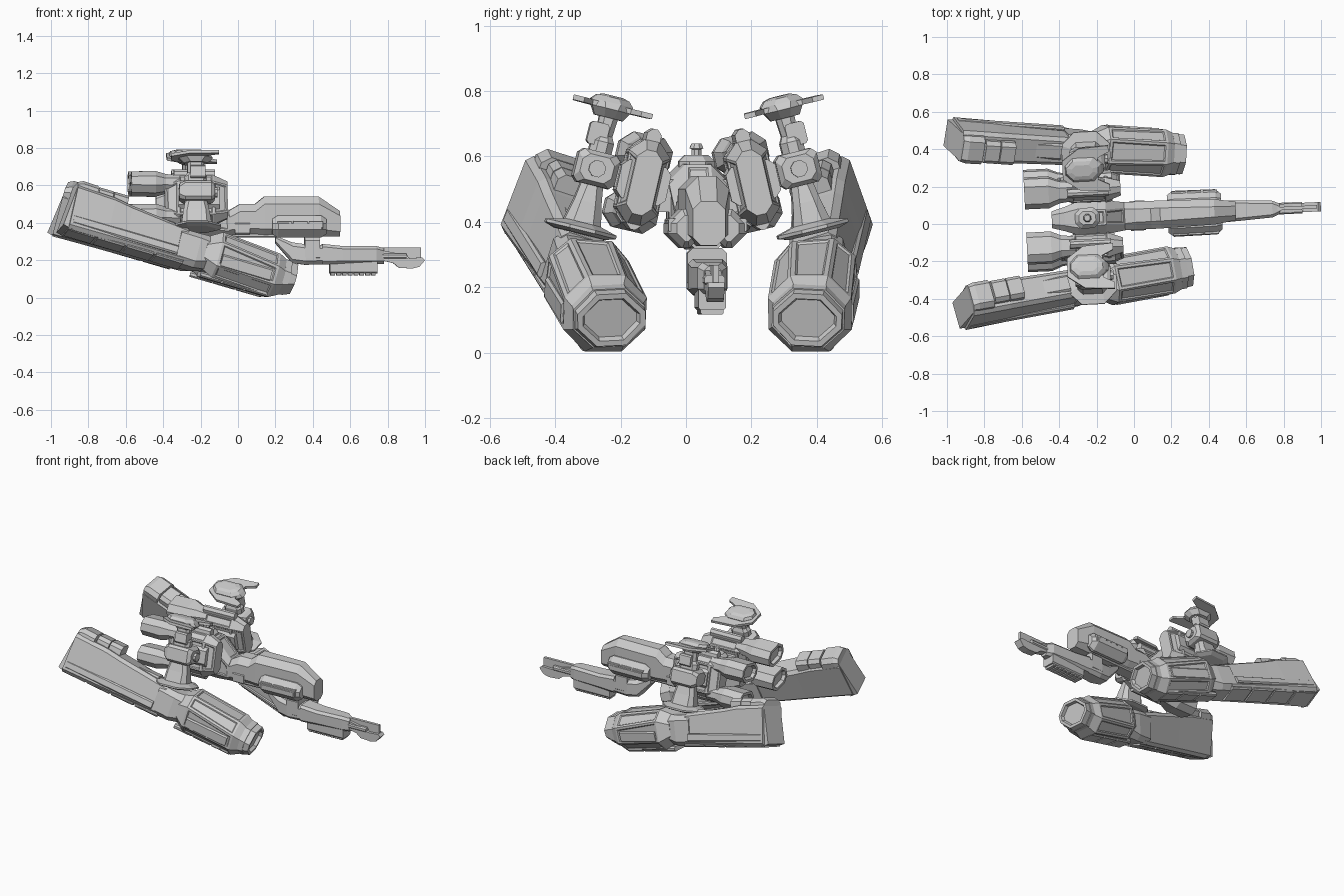
import bpy, bmesh
from math import radians
from mathutils import Matrix, Vector

T = lambda x, y, z: Matrix.Translation((x, y, z))
R = lambda a, axis: Matrix.Rotation(radians(a), 4, axis)

# whole ship is yawed slightly about z
SHIP = T(0, 0.044, 0) @ R(2.8, 'Z')
PODS = T(0, 0.056, 0) @ R(3.3, 'Z')
UP = R(-90, 'Y')            # turns a loft along x into a loft along z
FLAT = R(90, 'X')           # lays a plate profile down flat


def finish(name, bm, M):
    bmesh.ops.transform(bm, matrix=M, verts=bm.verts)
    bmesh.ops.recalc_face_normals(bm, faces=bm.faces)
    me = bpy.data.meshes.new(name)
    bm.to_mesh(me)
    bm.free()
    ob = bpy.data.objects.new(name, me)
    bpy.context.collection.objects.link(ob)
    return ob


def octagon(w, h, c, cy=0, cz=0, roll=0):
    a, b = w / 2, h / 2
    p = [(a, c - b), (a, b - c), (a - c, b), (c - a, b), (-a, b - c), (-a, c - b), (c - a, -b), (a - c, -b)]
    m = R(roll, 'X')
    return [(cy + (m @ Vector((0, y, z))).y, cz + (m @ Vector((0, y, z))).z) for y, z in p]


def loft(name, stations, M, recess=(), panel=None):
    """stations: (x, w, h, chamfer, cy, cz, roll); recess: which end caps to hollow; panel: (min area, inset, depth)"""
    bm = bmesh.new()
    rings = []
    for s in stations:
        rings.append([bm.verts.new((s[0], y, z)) for y, z in octagon(*s[1:])])
    for r0, r1 in zip(rings, rings[1:]):
        for i in range(8):
            j = (i + 1) % 8
            bm.faces.new((r0[i], r0[j], r1[j], r1[i]))
    caps = [bm.faces.new(rings[0]), bm.faces.new(rings[-1])]
    bmesh.ops.recalc_face_normals(bm, faces=bm.faces)
    if panel:
        big = [f for f in bm.faces if f not in caps and f.calc_area() > panel[0]]
        bmesh.ops.inset_individual(bm, faces=big, thickness=panel[1], depth=0)
        bmesh.ops.inset_individual(bm, faces=big, thickness=0.008, depth=panel[2])
    for k in recess:
        bmesh.ops.inset_individual(bm, faces=[caps[k]], thickness=0.018, depth=0)
        bmesh.ops.inset_individual(bm, faces=[caps[k]], thickness=0.008, depth=-0.02)
    return finish(name, bm, M)


def block(name, x0, x1, cy, cz, w, h, M, c=0.008):
    return loft(name, [(x0, w, h, c, cy, cz), (x1, w, h, c, cy, cz)], M)


def plate(name, pts, w, M):
    bm = bmesh.new()
    f = bm.faces.new([bm.verts.new((x, -w / 2, z)) for x, z in pts])
    g = bmesh.ops.extrude_face_region(bm, geom=[f])['geom']
    bmesh.ops.translate(bm, vec=(0, w, 0), verts=[v for v in g if isinstance(v, bmesh.types.BMVert)])
    return finish(name, bm, M)


# central hull and long forward fuselage
loft('core_hull', [(-0.44, .09, .12, .02, 0, .49), (-0.37, .13, .19, .03, 0, .49), (-0.30, .18, .25, .04, 0, .455),
                   (-0.15, .18, .26, .05, 0, .445), (-0.05, .15, .14, .03, 0, .395)], SHIP, (0,), (.012, .015, -.005))
loft('fuselage', [(-0.12, .15, .13, .035, 0, .39), (-0.06, .15, .135, .035, 0, .392), (0.01, .15, .17, .04, 0, .415),
                  (0.09, .15, .17, .04, 0, .415), (0.14, .15, .215, .04, 0, .433), (0.43, .135, .215, .04, 0, .433),
                  (0.545, .10, .135, .025, 0, .395)], SHIP)
block('fuselage_keel', -0.2, 0.36, 0, .335, .09, .03, SHIP)

# antenna turret on the hull
loft('turret_base', [(.565, .11, .13, .03, 0, .25), (.585, .11, .13, .03, 0, .25), (.605, .07, .09, .02, 0, .25)], SHIP @ UP)
loft('antenna', [(.60, .03, .03, .009, 0, .25), (.622, .03, .03, .009, 0, .25), (.625, .042, .042, .012, 0, .25),
                 (.64, .03, .03, .009, 0, .25)], SHIP @ UP)

# chin and forward gun boom
loft('chin', [(0.2, .07, .04, .01, 0, .31), (0.29, .10, .11, .02, 0, .24), (0.36, .12, .11, .02, 0, .23),
              (0.50, .11, .10, .02, 0, .23)], SHIP)
block('chin_strut', .355, .435, 0, .26, .12, .12, SHIP, .015)
loft('gun_housing', [(0.45, .12, .11, .015, 0, .232), (0.56, .11, .095, .015, 0, .228), (0.74, .09, .095, .015, 0, .228),
                     (0.78, .055, .085, .015, 0, .222)], SHIP)
block('gun_rail', .49, .745, 0, .165, .085, .07, SHIP)
for i in range(8):
    block('rail_tooth', .495 + i * .031, .518 + i * .031, 0, .127, .07, .02, SHIP, .004)
plate('gun_tip', [(.76, .20), (.83, .185), (.86, .16), (.93, .155), (.97, .165), (1.0, .20), (.985, .215), (.91, .21),
                  (.86, .235), (.76, .255)], .05, SHIP)
block('gun_barrel', .75, .90, 0, .222, .062, .03, SHIP)
plate('gun_sight', [(.75, .235), (.90, .235), (.91, .212), (.98, .212), (.98, .268), (.75, .268)], .018, SHIP)

for s, side in ((1, 'left'), (-1, 'right')):
    S = SHIP @ Matrix.Scale(s, 4, (0, 1, 0))

    # side sponsons with windows on the fuselage
    loft(side + '_sponson', [(.18, .06, .08, .025, .07, .38), (.21, .11, .12, .045, .068, .38),
                             (.44, .11, .12, .045, .066, .38), (.47, .06, .08, .025, .065, .38)], S)
    for i in range(3):
        block(side + '_sponson_panel', .205 + i * .085, .28 + i * .085, .105, .39, .03, .04, S, .004)
    block(side + '_hull_hatch', -.02, .06, .07, .37, .02, .065, S)

    # nacelle with two rear engines
    N = S @ T(-.23, .168, .52) @ R(13, 'X')
    loft(side + '_nacelle', [(-.17, .08, .20, .025), (-.10, .13, .27, .045), (.09, .13, .27, .045), (.165, .08, .20, .025)],
         N, (), (.012, .012, -.005))
    block(side + '_nacelle_spine', -.12, .10, 0, .01, .045, .315, N, .015)
    block(side + '_nacelle_side', -.10, .12, 0, 0, .155, .12, N, .02)
    for z in (.09, -.09):
        loft(side + '_engine', [(-.35, .165, .115, .035, 0, z), (-.22, .165, .12, .035, 0, z), (-.165, .12, .095, .03, 0, z),
                                (-.09, .10, .08, .02, 0, z)], N, (0,))
    block(side + '_nacelle_mount', -.33, -.14, .09, .48, .16, .10, S, .02)

    # tilted pylon: swept crest on top, joint box, lower collar
    P = S @ T(-.24, .262, .752) @ R(14, 'X')
    V = P @ UP
    plate(side + '_crest_wing', [(-.13, -.05), (-.13, .05), (-.04, .115), (.12, .125), (.12, .09), (.06, .06),
                                 (.06, -.06), (.12, -.09), (.12, -.125), (-.04, -.115)], .016, P @ FLAT)
    loft(side + '_crest_body', [(-.035, .09, .12, .03), (-.008, .12, .18, .04), (.012, .13, .19, .04, 0, .02),
                                (.028, .10, .17, .035, 0, .025), (.034, .06, .11, .02, 0, .025)], V)
    loft(side + '_pylon', [(-.40, .13, .17, .03), (-.30, .085, .14, .02), (-.25, .07, .12, .02), (-.11, .07, .12, .02),
                           (-.09, .05, .09, .015), (-.02, .06, .09, .015)], V)
    block(side + '_pylon_cap', -.03, .05, .02, -.09, .06, .07, P)
    loft(side + '_joint_box', [(-.09, .10, .08, .02, 0, -.195), (-.06, .13, .105, .015, 0, -.195), (.08, .13, .105, .015, 0, -.195),
                               (.10, .10, .08, .02, 0, -.195)], P)
    loft(side + '_joint_bolt', [(.10, .05, .05, .015, 0, -.195), (.115, .05, .05, .015, 0, -.195)], P)
    block(side + '_joint_arm', -.07, .06, -.08, -.20, .10, .07, P, .015)
    loft(side + '_collar', [(-.40, .16, .20, .05), (-.39, .22, .26, .07), (-.38, .22, .26, .07), (-.365, .11, .17, .03)], V)

    # long outrigger pod: front barrel, neck and rear arm
    O = PODS @ Matrix.Scale(s, 4, (0, 1, 0)) @ T(.275, .30, .10) @ R(-7.2, 'Z') @ R(16.2, 'Y')
    loft(side + '_pod_front', [(-.51, .17, .17, .05, 0, 0, 6), (-.44, .25, .25, .06, 0, .003, 4),
                               (-.11, .255, .24, .07, 0, -.012, 0), (-.06, .215, .19, .06, 0, -.008, -3),
                               (0, .21, .165, .06, 0, 0, -3)], O, (1,), (.02, .02, -.006))
    loft(side + '_pod_lip', [(-.07, .222, .195, .06, 0, -.006, -3), (-.035, .222, .185, .06, 0, -.004, -3)], O)
    for i in range(3):
        block(side + '_pod_keel', -.50 + i * .13, -.38 + i * .13, .02, -.118, .10, .03, O)
    block(side + '_pod_flank', -.42, -.14, .122, -.02, .02, .07, O)
    loft(side + '_pod_neck', [(-.66, .17, .19, .03, 0, -.015, 14), (-.55, .175, .19, .03, 0, -.012, 10),
                              (-.47, .16, .18, .04, 0, 0, 8)], O)
    loft(side + '_arm', [(-1.265, .175, .255, .02, 0, .012, 18), (-1.05, .17, .245, .02, 0, .01, 18),
                         (-.95, .165, .23, .02, 0, .003, 18), (-.62, .155, .195, .02, 0, -.012, 18)], O, (0,))
    Q = O @ R(18, 'X')
    plate(side + '_arm_tail', [(-1.295, -.10), (-1.265, .13), (-1.24, .13), (-1.24, -.115)], .15, Q)
    loft(side + '_arm_hood', [(-1.265, .145, .08, .02, -.005, .125), (-1.235, .155, .09, .025, -.005, .135),
                              (-1.15, .155, .09, .025, -.005, .132)], Q)
    for i in range(2):
        block(side + '_arm_box', -1.14 + i * .085, -1.06 + i * .085, -.01, .135, .125, .085, Q, .02)
    block(side + '_arm_top_panel', -.92, -.70, 0, .095, .09, .025, Q @ T(0, 0, 0), .01)
    for i in range(4):
        block(side + '_arm_keel', -1.26 + i * .165, -1.11 + i * .165, .01, -.108, .12, .022, Q)
    block(side + '_arm_rail', -1.25, -.66, .082, -.06, .022, .05, Q)
